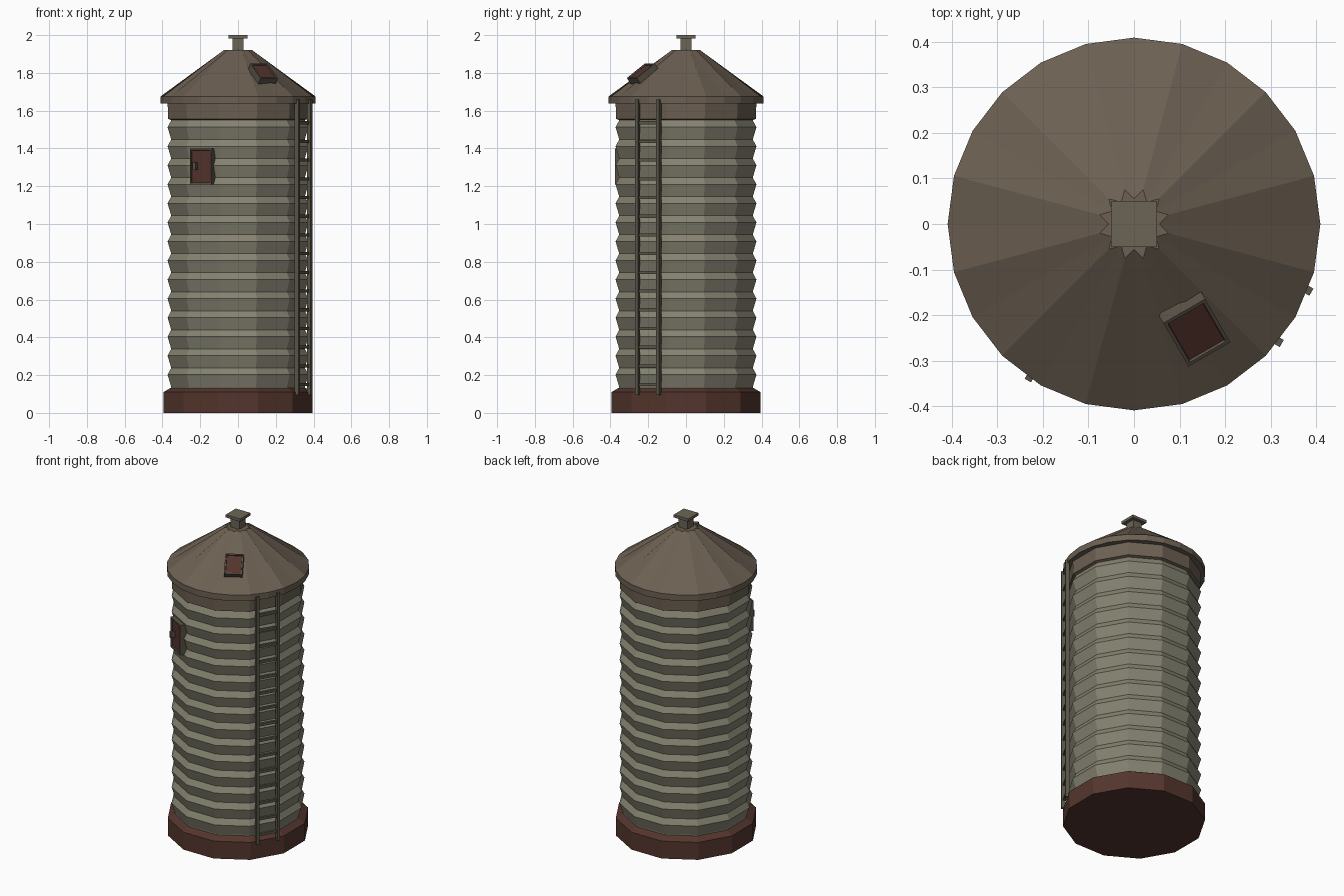
import bpy, bmesh, math
from mathutils import Matrix, Vector

if "Cube" in bpy.data.objects:
    bpy.data.objects.remove(bpy.data.objects["Cube"])


def mat(name, r, g, b):
    m = bpy.data.materials.new(name)
    m.diffuse_color = (r, g, b, 1)
    m.use_nodes = True
    m.node_tree.nodes["Principled BSDF"].inputs["Base Color"].default_value = m.diffuse_color
    return m


WALL = mat("pale_olive_metal", .235, .225, .165)
ROOF = mat("brown_roof", .150, .117, .085)
BASE = mat("dark_red_base", .088, .036, .026)
HATCH = mat("hatch_red", .088, .033, .026)
TRIM = mat("olive_brown_trim", .150, .130, .092)
LADDER = mat("ladder_olive", .105, .094, .066)
FRAME = mat("hatch_frame", .105, .084, .062)


def finish(name, bm, *mats):
    bmesh.ops.recalc_face_normals(bm, faces=bm.faces)
    me = bpy.data.meshes.new(name)
    bm.to_mesh(me)
    bm.free()
    for m in mats:
        me.materials.append(m)
    ob = bpy.data.objects.new(name, me)
    bpy.context.collection.objects.link(ob)
    return ob


def lathe(name, profile, n, material, phase=0.0):
    """Spin (radius, z) points; radius may be a pair alternating around the ring."""
    bm = bmesh.new()
    rings = []
    for r, z in profile:
        pair = r if isinstance(r, tuple) else (r, r)
        rings.append([bm.verts.new((pair[i % 2] * math.cos(phase + i * math.tau / n),
                                    pair[i % 2] * math.sin(phase + i * math.tau / n), z))
                      for i in range(n)])
    for a, b in zip(rings, rings[1:]):
        for i in range(n):
            j = (i + 1) % n
            bm.faces.new((a[i], a[j], b[j], b[i]))
    bm.faces.new(rings[0])
    bm.faces.new(rings[-1])
    return finish(name, bm, material)


def frame_at(azimuth, tilt=0.0, origin=(0, 0, 0)):
    """Local x = tangent, y = up the surface, z = outward normal."""
    a, t = math.radians(azimuth), math.radians(tilt)
    out = Vector((math.cos(a), math.sin(a), 0))
    up = Vector((0, 0, 1))
    tan = Vector((-math.sin(a), math.cos(a), 0))
    n = out * math.cos(t) + up * math.sin(t)
    v = up * math.cos(t) - out * math.sin(t)
    m = Matrix((tan, v, n)).transposed().to_4x4()
    m.translation = origin
    return m


def add_box(bm, lo, hi, m=Matrix()):
    c = [(p + q) / 2 for p, q in zip(lo, hi)]
    s = [q - p for p, q in zip(lo, hi)]
    return bmesh.ops.create_cube(
        bm, size=1, matrix=m @ Matrix.Translation(c) @ Matrix.Diagonal((*s, 1)))["verts"]


def hatch(name, lo, hi, m, border):
    """Box with a recessed red panel in its outer face."""
    bm = bmesh.new()
    add_box(bm, lo, hi)
    top = max(bm.faces, key=lambda f: f.calc_center_median().z)
    bmesh.ops.inset_region(bm, faces=[top], thickness=border, depth=0)
    bmesh.ops.inset_region(bm, faces=[top], thickness=0.002, depth=-0.007)
    top.material_index = 1
    bm.transform(m)
    return finish(name, bm, FRAME, HATCH)


P12 = math.radians(15)

# Foundation
lathe("foundation", [(.408, 0), (.408, .11), (.37, .132)], 12, BASE, P12)

# Corrugated tank wall
prof = [(.366, .12)]
for k in range(14):
    z = .202 + k * .1008
    prof += [(.366, z - .064), (.386, z), (.366, z + .036)]
prof = [p for i, p in enumerate(prof) if i == 0 or abs(p[1] - prof[i - 1][1]) > .003]
lathe("corrugated_wall", prof + [(.366, 1.60)], 12, WALL, P12)

# Band under the eaves
lathe("eave_band", [(.36, 1.548), (.383, 1.556), (.386, 1.65)], 12, ROOF, P12)

# Pleated roof with vertical rim
lathe("roof", [(.385, 1.638), (.409, 1.638), (.409, 1.676),
               ((.056, .078), 1.92)], 24, ROOF)

# Roof vent
bm = bmesh.new()
add_box(bm, (-.03, -.03, 1.90), (.03, .03, 1.985))
add_box(bm, (-.051, -.051, 1.983), (.051, .051, 2.0))
finish("roof_vent", bm, TRIM)

# Roof hatch, lying on the slope
a = math.radians(-60)
hatch("roof_hatch", (-.053, -.067, -.012), (.053, .067, .036),
      frame_at(-60, 55, (.255 * math.cos(a), .255 * math.sin(a), 1.782)), .011)

# Wall hatch and its handle
side = frame_at(-120)
hatch("wall_hatch", (-.066, 1.21, .35), (.066, 1.40, .396), side, .012)
bm = bmesh.new()
add_box(bm, (-.038, 1.285, .385), (-.022, 1.325, .414), side)
finish("wall_hatch_handle", bm, FRAME)

# Ladder
bm = bmesh.new()
lm = frame_at(-30)
for s in (-1, 1):
    add_box(bm, (s * .065 - .009, .095, .388), (s * .065 + .009, 1.66, .412), lm)
for k in range(15):
    z = .15 + k * .099
    add_box(bm, (-.06, z - .008, .386), (.06, z + .008, .402), lm)
finish("ladder", bm, LADDER)
